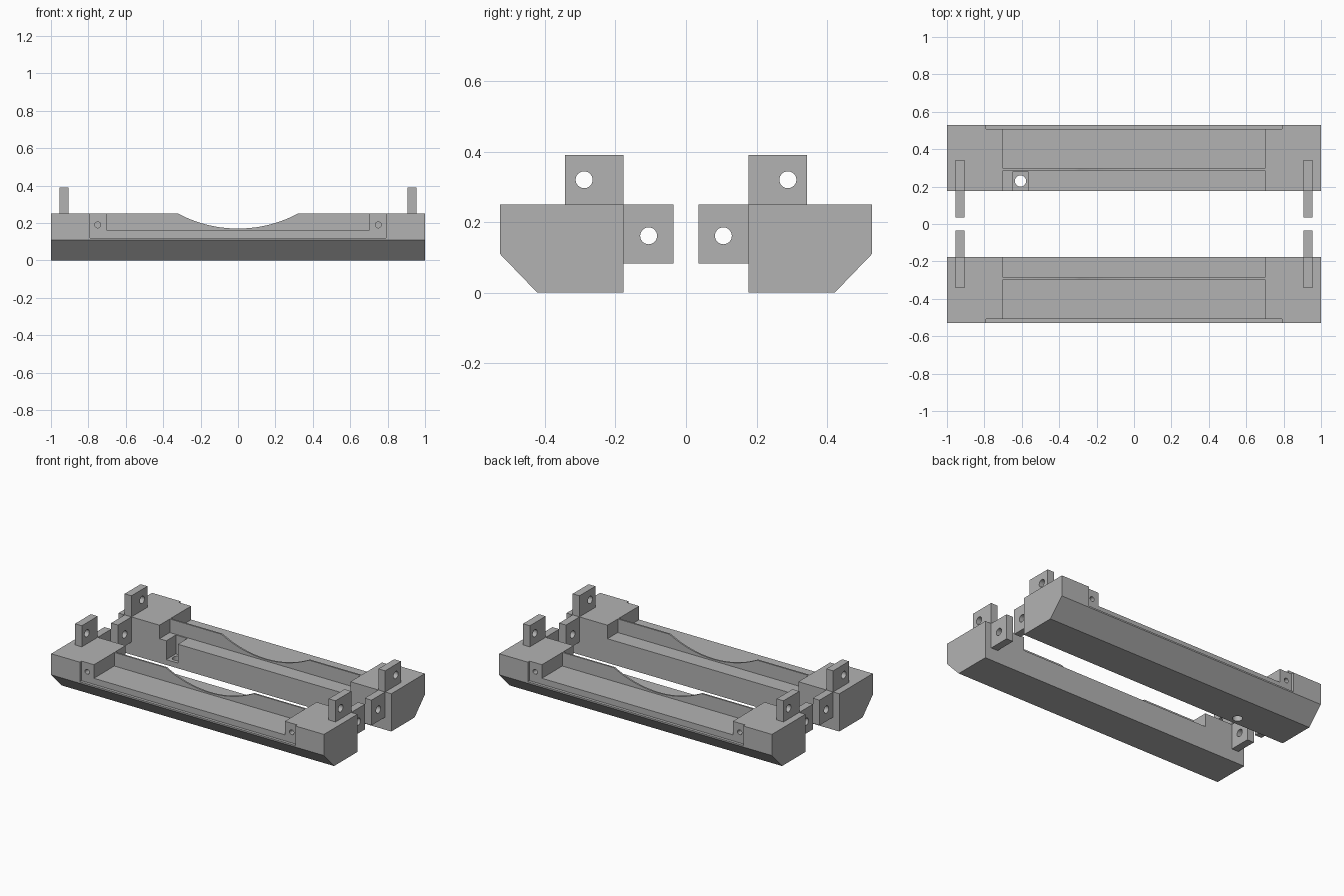
import bpy, bmesh, math
from mathutils import Matrix, Vector

if "Cube" in bpy.data.objects:
    bpy.data.objects.remove(bpy.data.objects["Cube"])

grey = bpy.data.materials.new("plain_grey")
grey.diffuse_color = (0.45, 0.45, 0.45, 1)
grey.use_nodes = True
grey.node_tree.nodes["Principled BSDF"].inputs["Base Color"].default_value = grey.diffuse_color


def finish(name, bm):
    bmesh.ops.recalc_face_normals(bm, faces=bm.faces)
    me = bpy.data.meshes.new(name)
    bm.to_mesh(me)
    bm.free()
    me.materials.append(grey)
    ob = bpy.data.objects.new(name, me)
    bpy.context.collection.objects.link(ob)
    return ob


def box(name, x0, x1, y0, y1, z0, z1):
    bm = bmesh.new()
    size = Matrix.Diagonal((x1 - x0, y1 - y0, z1 - z0, 1))
    centre = Matrix.Translation(((x0 + x1) / 2, (y0 + y1) / 2, (z0 + z1) / 2))
    bmesh.ops.create_cube(bm, size=1, matrix=centre @ size)
    return finish(name, bm)


def cylinder(name, centre, radius, length, axis, segments=32):
    bm = bmesh.new()
    turn = Vector((0, 0, 1)).rotation_difference(Vector(axis)).to_matrix().to_4x4()
    bmesh.ops.create_cone(bm, cap_ends=True, segments=segments, radius1=radius,
                          radius2=radius, depth=length,
                          matrix=Matrix.Translation(centre) @ turn)
    return finish(name, bm)


def cut(ob, cutter):
    cutter.hide_render = True
    mod = ob.modifiers.new("cut", 'BOOLEAN')
    mod.operation, mod.solver, mod.object = 'DIFFERENCE', 'EXACT', cutter
    bpy.context.view_layer.objects.active = ob
    bpy.ops.object.modifier_apply(modifier=mod.name)
    bpy.data.objects.remove(cutter)


def smooth(ob):
    bpy.ops.object.select_all(action='DESELECT')
    ob.select_set(True)
    bpy.context.view_layer.objects.active = ob
    bpy.ops.object.shade_smooth_by_angle(angle=math.radians(30))


INNER, OUTER, TOP = 0.177, 0.528, 0.25


def span(s, a, b):
    """Y range on the chosen side, in ascending order."""
    return sorted((s * a, s * b))


def build_half(s, label):
    # Long bar with a chamfered lower outer edge
    profile = [(INNER, 0), (0.422, 0), (OUTER, 0.11), (OUTER, TOP), (INNER, TOP)]
    bm = bmesh.new()
    face = bm.faces.new([bm.verts.new((-1, s * y, z)) for y, z in profile])
    ext = bmesh.ops.extrude_face_region(bm, geom=[face])
    bmesh.ops.translate(bm, vec=(2, 0, 0),
                        verts=[v for v in ext["geom"] if isinstance(v, bmesh.types.BMVert)])
    bar = finish(label + "_bar", bm)

    # Shelves on both sides of a thin wall, and the shallow outer cover recess
    cut(bar, box("outer_shelf", -0.70, 0.70, *span(s, 0.296, 0.60), 0.16, 0.40))
    cut(bar, box("inner_shelf", -0.70, 0.70, *span(s, 0.10, 0.285), 0.16, 0.40))
    cut(bar, box("cover_recess", -0.79, 0.79, *span(s, 0.509, 0.60), 0.12, 0.40))
    # Curved dip in the thin wall
    cut(bar, cylinder("wall_dip", (0, s * 0.29, 0.85), 0.68, 0.10, (0, 1, 0), 128))
    # Blind screw holes in the recess
    for x in (-0.75, 0.75):
        cut(bar, cylinder("screw_hole", (x, s * 0.50, 0.19), 0.016, 0.16, (0, 1, 0)))
    # Cable notch with a drain hole, on the back bar only
    if s > 0:
        cut(bar, box("notch", -0.65, -0.565, 0.10, 0.277, 0.035, 0.30))
        cut(bar, cylinder("notch_hole", (-0.607, 0.23, 0), 0.03, 0.20, (0, 0, 1)))
    smooth(bar)

    # Drilled hinge lugs: one standing on top, one on the inner face, at each end
    for x, end in ((-0.93, "left"), (0.93, "right")):
        for kind, y0, y1, z0, z1, hy, hz in (
                ("top_lug", INNER, 0.343, TOP, 0.39, 0.289, 0.32),
                ("inner_lug", 0.035, INNER, 0.083, TOP, 0.106, 0.161)):
            lug = box(f"{label}_{end}_{kind}", x - 0.025, x + 0.025, *span(s, y0, y1), z0, z1)
            cut(lug, cylinder("pin_hole", (x, s * hy, hz), 0.024, 0.2, (1, 0, 0)))
            smooth(lug)


build_half(-1, "front")
build_half(1, "back")
